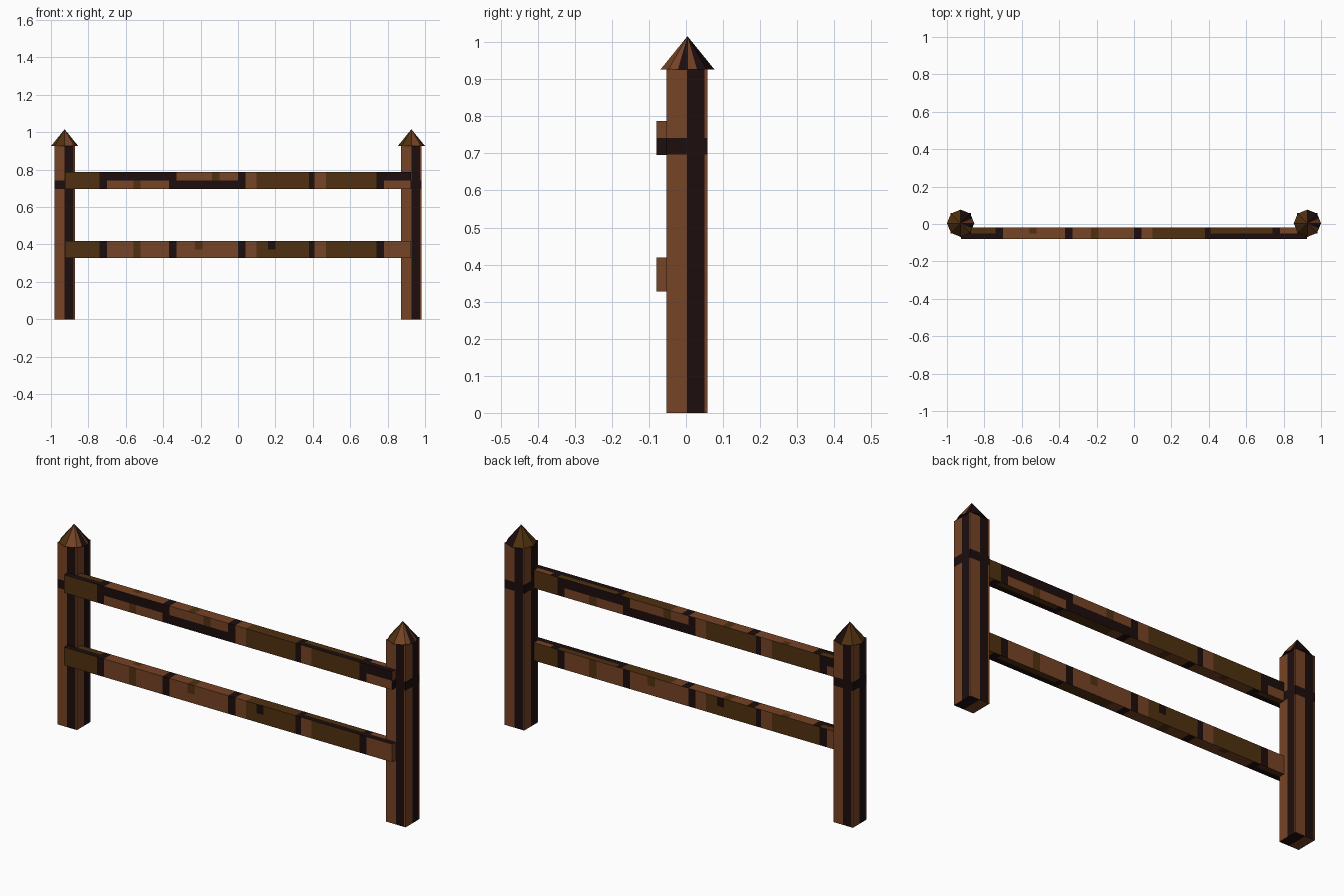
import bpy
import bmesh
import math
from mathutils import Vector

default = bpy.data.objects.get("Cube")
if default:
    bpy.data.objects.remove(default, do_unlink=True)


def material(name, rgb):
    mat = bpy.data.materials.new(name)
    mat.use_nodes = True
    mat.diffuse_color = (*rgb, 1)
    mat.node_tree.nodes["Principled BSDF"].inputs["Base Color"].default_value = (*rgb, 1)
    return mat


MATERIALS = [material("warm_brown_wood", (0.18, 0.056, 0.019)),
             material("dark_bark", (0.0116, 0.004, 0.004)),
             material("olive_brown_wood", (0.08, 0.03, 0.005))]
BROWN, DARK, OLIVE = range(3)


def finish(name, bm, location, rule):
    """Colour the faces by a rule and add the object to the scene."""
    bmesh.ops.recalc_face_normals(bm, faces=bm.faces)
    bm.normal_update()
    for face in bm.faces:
        face.material_index = rule(face.normal, face.calc_center_median())
    mesh = bpy.data.meshes.new(name)
    bm.to_mesh(mesh)
    bm.free()
    for mat in MATERIALS:
        mesh.materials.append(mat)
    obj = bpy.data.objects.new(name, mesh)
    obj.location = location
    bpy.context.collection.objects.link(obj)


def cut_box(size, cuts):
    """Centred box, sliced at the given positions along each axis."""
    bm = bmesh.new()
    bmesh.ops.create_cube(bm, size=1)
    bmesh.ops.scale(bm, vec=size, verts=bm.verts)
    for axis, positions in enumerate(cuts):
        normal = Vector((0, 0, 0))
        normal[axis] = 1
        for p in positions:
            bmesh.ops.bisect_plane(bm, geom=bm.verts[:] + bm.edges[:] + bm.faces[:],
                                   plane_co=normal * p, plane_no=normal)
    return bm


# Posts: each side is half brown, half dark, with a dark band near the upper rail
POST_H = 0.928
BAND = (0.697 - POST_H / 2, 0.742 - POST_H / 2)


def post_rule(n, c):
    if abs(n.z) > 0.5:
        return BROWN if c.x < 0 else DARK
    across = n.x * c.y - n.y * c.x
    if 0 < across < 0.047 or BAND[0] < c.z < BAND[1]:
        return DARK
    return BROWN


# Caps: eight-sided points, each facet halved lengthwise for its colours
CAP_COLOURS = [BROWN, DARK, DARK, DARK, OLIVE, OLIVE, OLIVE, OLIVE,
               OLIVE, OLIVE, OLIVE, OLIVE, BROWN, BROWN, BROWN, DARK]


def cap_rule(n, c):
    if n.z < -0.5:
        return DARK
    return CAP_COLOURS[int(math.atan2(c.y, c.x) % math.tau / math.tau * 16)]


def cap_mesh(radius, height):
    bm = bmesh.new()
    ring = []
    for i in range(16):
        r = radius if i % 2 == 0 else radius * math.cos(math.pi / 8)
        a = math.tau * i / 16
        ring.append(bm.verts.new((r * math.cos(a), r * math.sin(a), 0)))
    tip = bm.verts.new((0, 0, height))
    for i in range(16):
        bm.faces.new((ring[i], ring[(i + 1) % 16], tip))
    bm.faces.new(ring[::-1])
    return bm


for side, x in (("right", -0.927), ("left", 0.927)):
    strips = (-0.047, 0, 0.047)
    bm = cut_box((0.11, 0.11, POST_H), (strips, strips, BAND))
    finish(side + "_post", bm, (x, 0.003, POST_H / 2), post_rule)
    finish(side + "_post_cap", cap_mesh(0.073, 0.09), (x, 0.004, 0.926), cap_rule)

# Rails: patched wood, one letter per stretch between these cuts
CUTS = [-.74, -.70, -.56, -.52, -.37, -.33, -.23, -.19, -.14, -.10, 0,
        .04, .10, .16, .20, .38, .41, .47, .74, .78]
LETTERS = {"B": BROWN, "D": DARK, "O": OLIVE}
# Each pattern holds its lower row, then its upper row
TOP = ("DDBBBDBOBBBDBOOODDDDD", "ODBOBDBOBBBDBOOODOODB")
RAILS = {"upper_rail": (0.742, ("ODBOBDDDDDDDBOOODBODB", "ODDDDDBBBOBDBOOODBODD")),
         "lower_rail": (0.373, ("ODBOBDBBBBBDBOOODBODB", "ODBOBDBOBBBDBODODBODB"))}


def rail_rule(pattern, upper):
    def rule(n, c):
        if abs(n.x) > 0.5:
            return DARK if upper and c.z < 0 else BROWN
        along = -c.x if n.y > 0.5 else c.x
        stretch = sum(along > p for p in CUTS)
        if abs(n.z) > 0.5:
            return LETTERS[TOP[int(c.y > 0)][stretch]]
        return LETTERS[pattern[int(c.z > 0)][stretch]]
    return rule


for name, (z, pattern) in RAILS.items():
    both_ways = sorted(set(CUTS + [-p for p in CUTS]))
    bm = cut_box((1.85, 0.059, 0.092), (both_ways, (0,), (0,)))
    finish(name, bm, (0, -0.0495, z), rail_rule(pattern, name == "upper_rail"))
